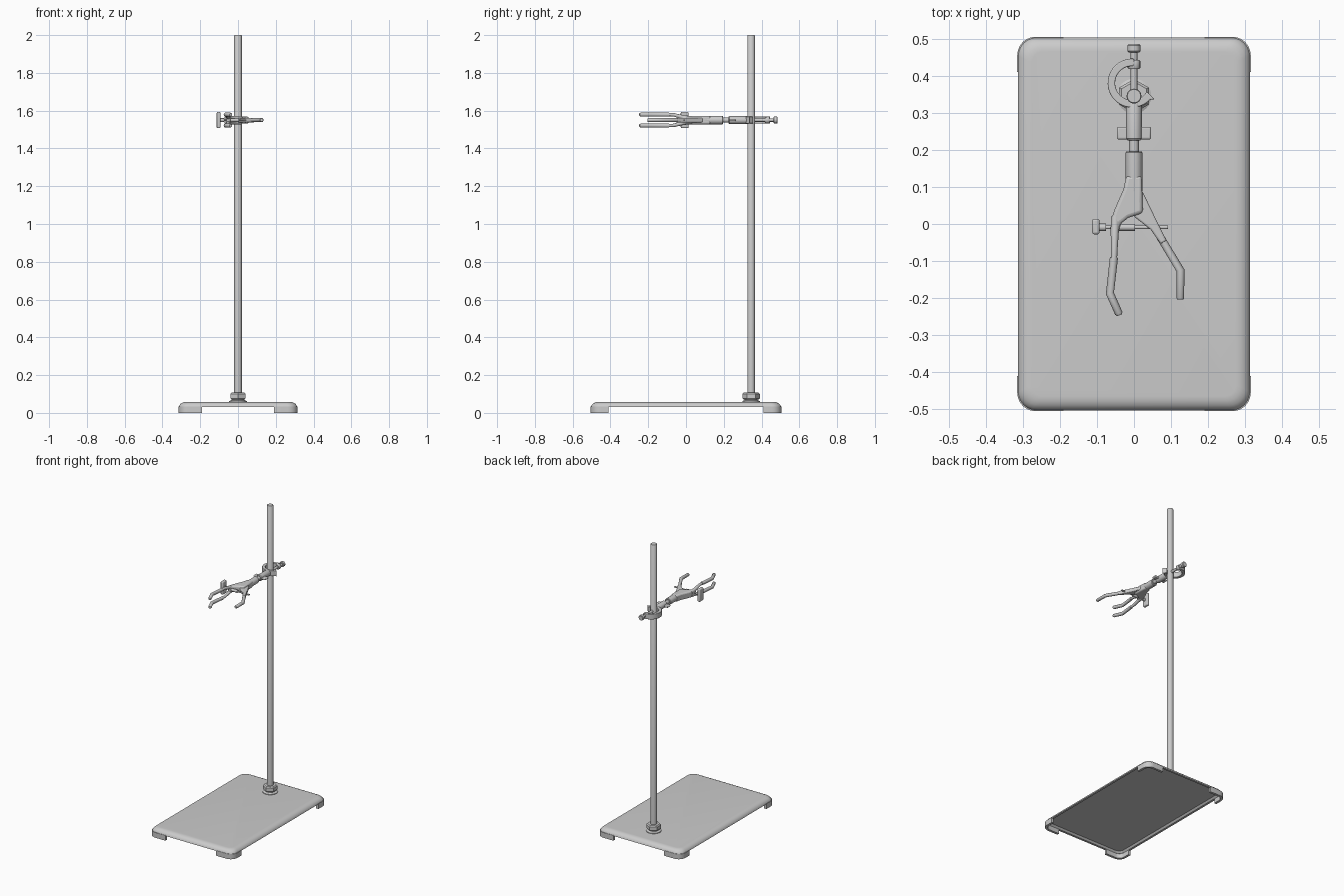
import bpy, bmesh, math
from mathutils import Vector

if "Cube" in bpy.data.objects:
    bpy.data.objects.remove(bpy.data.objects["Cube"])

RY, CZ = 0.345, 1.55   # rod position in y, clamp height


def finish(name, bm, bevel=0, smooth=True):
    bmesh.ops.recalc_face_normals(bm, faces=bm.faces)
    me = bpy.data.meshes.new(name)
    bm.to_mesh(me)
    bm.free()
    ob = bpy.data.objects.new(name, me)
    bpy.context.collection.objects.link(ob)
    if bevel:
        m = ob.modifiers.new("bevel", 'BEVEL')
        m.width, m.segments, m.limit_method = bevel, 3, 'ANGLE'
    if smooth:
        bpy.ops.object.select_all(action='DESELECT')
        bpy.context.view_layer.objects.active = ob
        ob.select_set(True)
        bpy.ops.object.shade_smooth_by_angle(angle=math.radians(35))
    return ob


def loft(name, rings, smooth=True):
    bm = bmesh.new()
    vs = [[bm.verts.new(p) for p in r] for r in rings]
    n = len(vs[0])
    for a, b in zip(vs, vs[1:]):
        for i in range(n):
            bm.faces.new((a[i], a[(i + 1) % n], b[(i + 1) % n], b[i]))
    bm.faces.new(vs[0])
    bm.faces.new(vs[-1])
    return finish(name, bm, smooth=smooth)


def tube(name, pts, radii, sides=16, smooth=True):
    """Round section swept along a path, one radius per point."""
    pts = [Vector(p) for p in pts]
    rings = []
    for i, p in enumerate(pts):
        t = Vector()
        if i > 0:
            t += (p - pts[i - 1]).normalized()
        if i < len(pts) - 1:
            t += (pts[i + 1] - p).normalized()
        t.normalize()
        ref = Vector((1, 0, 0)) if abs(t.z) > 0.9 else Vector((0, 0, 1))
        u = t.cross(ref).normalized()
        v = t.cross(u)
        rings.append([p + radii[i] * (u * math.cos(a) + v * math.sin(a))
                      for a in (2 * math.pi * k / sides for k in range(sides))])
    return loft(name, rings, smooth)


def prism(name, outline, z0, z1, bevel=0):
    return_bm = bmesh.new()
    f = return_bm.faces.new([return_bm.verts.new((x, y, z0)) for x, y in outline])
    ext = bmesh.ops.extrude_face_region(return_bm, geom=[f])['geom']
    bmesh.ops.translate(return_bm, vec=(0, 0, z1 - z0),
                        verts=[e for e in ext if isinstance(e, bmesh.types.BMVert)])
    return finish(name, return_bm, bevel)


def box(name, centre, size, bevel):
    (x, y, z), (a, b, c) = centre, [s / 2 for s in size]
    return prism(name, [(x - a, y - b), (x + a, y - b), (x + a, y + b), (x - a, y + b)],
                 z - c, z + c, bevel)


def arc(cx, cy, r, a0, a1, n):
    return [(cx + r * math.cos(math.radians(a0 + (a1 - a0) * i / n)),
             cy + r * math.sin(math.radians(a0 + (a1 - a0) * i / n))) for i in range(n + 1)]


# base plate: rounded, hollow underneath
def rounded_ring(inset, z):
    r, pts = 0.05 - inset * 0.5, []
    hx, hy = 0.313 - inset - r, 0.503 - inset - r
    for k, (sx, sy) in enumerate([(1, 1), (-1, 1), (-1, -1), (1, -1)]):
        pts += arc(sx * hx, sy * hy, r, k * 90, k * 90 + 90, 6)
    return [(x, y, z) for x, y in pts]


profile = [(0.025, 0.042), (0.014, 0.031), (0, 0.031), (0.001, 0.036), (0.006, 0.045),
           (0.014, 0.052), (0.026, 0.057), (0.038, 0.058)]
loft("base_plate", [rounded_ring(i, z) for i, z in profile])

# corner feet: L-shaped walls
outer = [(0.19, 0.505)] + arc(0.265, 0.455, 0.05, 90, 0, 6) + [(0.315, 0.41)]
inner = [(0.299, 0.41)] + arc(0.265, 0.455, 0.034, 0, 90, 6) + [(0.19, 0.489)]
feet = prism("corner_feet", outer + inner, 0, 0.035)
feet.modifiers.new("mirror", 'MIRROR').use_axis = (True, True, False)

# upright rod with its base nut
tube("rod", [(0, RY, 0.05), (0, RY, 1.997), (0, RY, 2.0)], [0.02, 0.02, 0.018], 24)
tube("base_washer", [(0, RY, z) for z in (0.055, 0.062, 0.068, 0.075)],
     [0.047, 0.047, 0.034, 0.034], 24)
tube("base_nut", [(0, RY, z) for z in (0.070, 0.077, 0.100, 0.107)],
     [0.039, 0.046, 0.046, 0.039], 6, False)

# hook around the rod
prism("rod_hook", arc(-0.005, 0.38, 0.066, 85, 318, 24) + [(0.056, 0.335), (0.035, 0.357)]
      + arc(-0.005, 0.38, 0.046, 312, 85, 24), CZ - 0.018, CZ + 0.018, 0.003)


# turned parts lying along y or x: list of (position, radius)
def turned_y(name, prof, sides=16):
    return tube(name, [(0, y, CZ) for y, r in prof], [r for y, r in prof], sides)


turned_y("hook_screw", [(0.36, 0.009), (0.465, 0.009)])
turned_y("hook_screw_collar", [(0.418, 0.015), (0.421, 0.017), (0.439, 0.017), (0.442, 0.015)])
turned_y("hook_screw_head", [(0.463, 0.015), (0.466, 0.018), (0.482, 0.018), (0.485, 0.015)], 12)
turned_y("clamp_socket", [(0.335, 0.018), (0.327, 0.021), (0.23, 0.021), (0.225, 0.017)])
turned_y("clamp_stem", [(0.23, 0.013), (0.12, 0.013)])
box("stem_wing", (0, 0.245, CZ), (0.092, 0.034, 0.012), 0.005)

# clamp body, flaring to the left jaw
turned_y("clamp_sleeve", [(0.196, 0.02), (0.193, 0.0225), (0.09, 0.0225), (0.06, 0.018)])
prism("left_jaw", [(-0.021, 0.13), (0.021, 0.13), (0.024, 0.03), (-0.015, 0.017),
                   (-0.037, 0.0), (-0.042, -0.025), (-0.062, -0.025), (-0.062, 0.01),
                   (-0.052, 0.04), (-0.028, 0.095)], CZ - 0.022, CZ + 0.022, 0.009)
# right jaw, a single tapered bar
prism("right_jaw", [(0, 0.095), (0.023, 0.088), (0.058, 0.015), (0.088, -0.045),
                    (0.072, -0.054), (0.045, -0.015), (0, 0.02)],
      CZ - 0.012, CZ + 0.012, 0.005)

# forked left fingers with rubber tips
for side, s in (("upper", 1), ("lower", -1)):
    tube(f"{side}_left_finger", [(-0.05, 0.02, CZ + s * 0.01), (-0.052, -0.02, CZ + s * 0.016),
         (-0.053, -0.065, CZ + s * 0.028), (-0.054, -0.10, CZ + s * 0.029)],
         [0.012, 0.011, 0.009, 0.008], 12)
    z = CZ + s * 0.029
    tube(f"{side}_left_tip", [(-0.054, -0.09, z), (-0.065, -0.187, z),
                              (-0.041, -0.241, z), (-0.039, -0.246, z)],
         [0.011, 0.011, 0.0105, 0.007], 12)

# single right finger tip
tube("right_tip", [(0.071, -0.035, CZ), (0.125, -0.125, CZ), (0.125, -0.2, CZ),
                   (0.125, -0.204, CZ)], [0.0105, 0.011, 0.0105, 0.008], 12)


# jaw adjusting screw with winged head
def turned_x(name, x0, x1, r):
    return tube(name, [(x0, -0.009, CZ), (x1, -0.009, CZ)], [r, r], 12)


turned_x("jaw_screw", -0.105, 0.092, 0.005)
turned_x("jaw_screw_bushing", -0.04, 0.003, 0.0095)
turned_x("jaw_screw_hub", -0.096, -0.075, 0.01)
box("jaw_screw_wing", (-0.103, -0.007, CZ), (0.02, 0.042, 0.086), 0.006)
